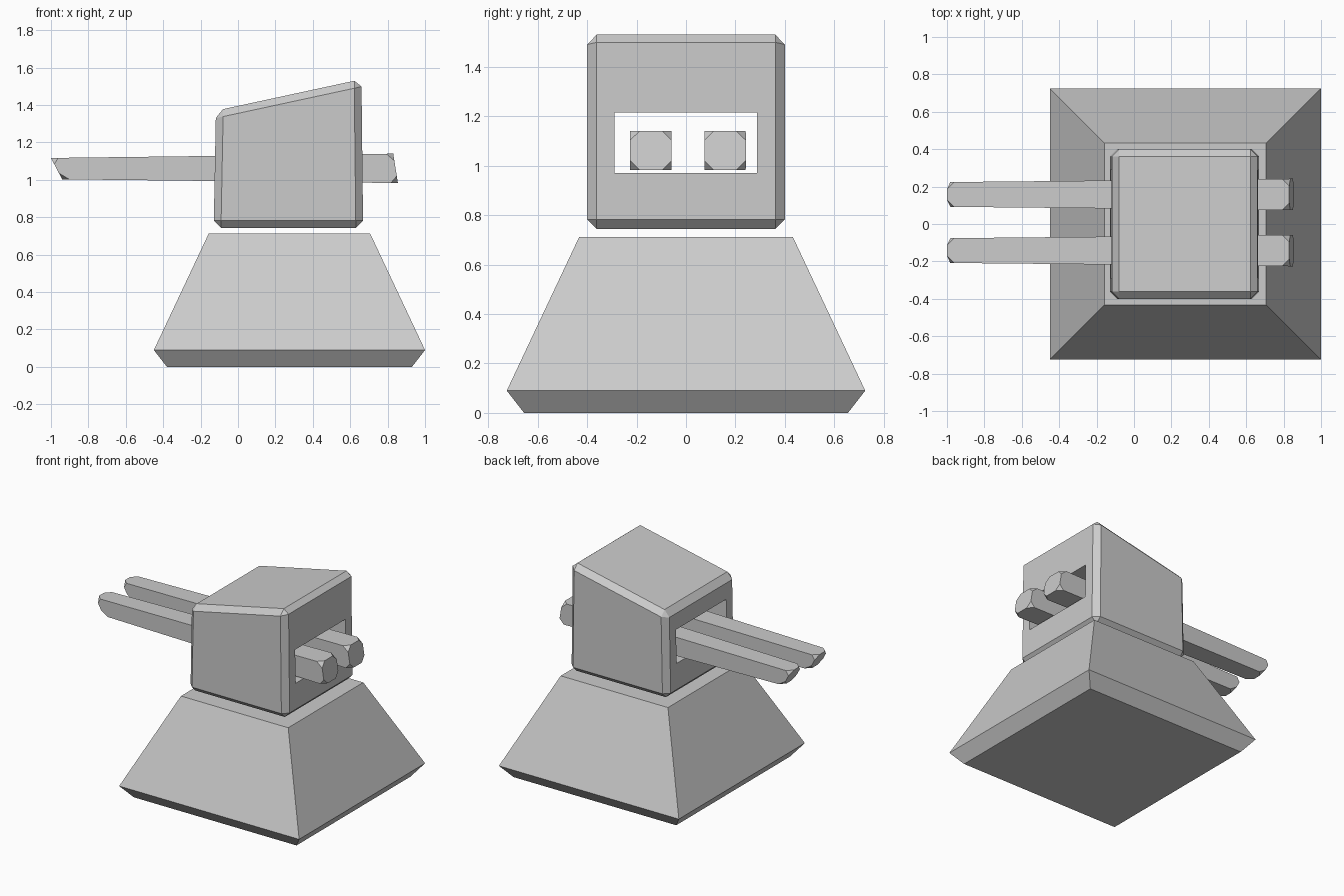
import bpy, bmesh

if "Cube" in bpy.data.objects:
    bpy.data.objects.remove(bpy.data.objects["Cube"])


def new_object(name, bm):
    bmesh.ops.recalc_face_normals(bm, faces=bm.faces[:])
    mesh = bpy.data.meshes.new(name)
    bm.to_mesh(mesh)
    bm.free()
    obj = bpy.data.objects.new(name, mesh)
    bpy.context.collection.objects.link(obj)
    return obj


def loft(rings):
    """Closed solid through a stack of rings of points."""
    bm = bmesh.new()
    loops = [[bm.verts.new(p) for p in ring] for ring in rings]
    n = len(loops[0])
    for a, b in zip(loops, loops[1:]):
        for i in range(n):
            j = (i + 1) % n
            bm.faces.new((a[i], a[j], b[j], b[i]))
    bm.faces.new(loops[0][::-1])
    bm.faces.new(loops[-1])
    bmesh.ops.recalc_face_normals(bm, faces=bm.faces[:])
    return bm


def square(cx, half, z):
    return [(cx + sx * half, sy * half, z)
            for sx, sy in ((-1, -1), (1, -1), (1, 1), (-1, 1))]


# Base: square pedestal with undercut foot
new_object("base", loft([square(0.275, 0.655, 0), square(0.275, 0.725, 0.09),
                         square(0.275, 0.432, 0.712)]))

# Turret: wedge profile extruded across y, all edges chamfered
profile = [(-0.13, 0.743), (0.669, 0.743), (0.66, 1.538), (-0.118, 1.37)]
bm = loft([[(x, y, z) for x, z in profile] for y in (-0.4, 0.4)])
bmesh.ops.bevel(bm, geom=bm.edges[:], offset=0.039, segments=1,
                affect='EDGES', profile=0.5)
turret = new_object("turret", bm)

# Slot cut straight through the turret
slot = [(-0.29, 0.97), (0.288, 0.97), (0.288, 1.215), (-0.29, 1.215)]
cutter = new_object("slot_cutter",
                    loft([[(x, y, z) for y, z in slot] for x in (-0.5, 1.0)]))
cutter.hide_render = True
mod = turret.modifiers.new("slot", 'BOOLEAN')
mod.operation = 'DIFFERENCE'
mod.solver = 'EXACT'
mod.object = cutter
bpy.context.view_layer.objects.active = turret
bpy.ops.object.modifier_apply(modifier=mod.name)
bpy.data.objects.remove(cutter)

# Barrels: slightly tapered bars with clipped corners and slanted ends
for name, y in (("left_barrel", 0.158), ("right_barrel", -0.142)):
    muzzle, breech = 0.066, 0.084
    bm = loft([
        [(-0.94, y - muzzle, 1.003), (-0.94, y + muzzle, 1.003),
         (-1.0, y + muzzle, 1.117), (-1.0, y - muzzle, 1.117)],
        [(0.855, y - breech, 0.983), (0.855, y + breech, 0.983),
         (0.83, y + breech, 1.14), (0.83, y - breech, 1.14)]])
    bmesh.ops.bevel(bm, geom=bm.verts[:], offset=0.038, segments=1,
                    affect='VERTICES', profile=0.5)
    new_object(name, bm)
